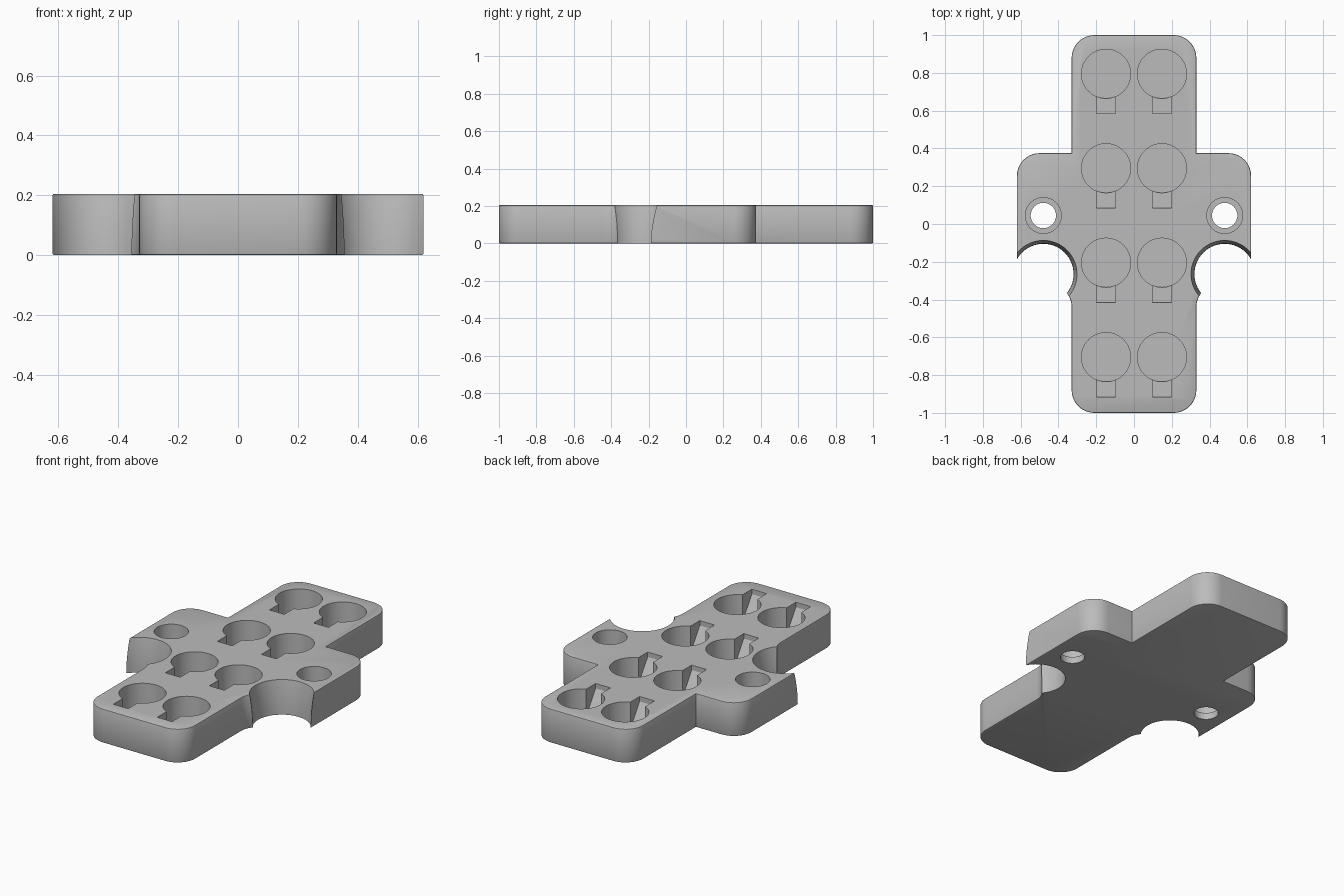
import bpy, bmesh
from math import sin, cos, radians, pi

if "Cube" in bpy.data.objects:
    bpy.data.objects.remove(bpy.data.objects["Cube"])

H = 0.205        # plate thickness
FLOOR = 0.04     # material left under pockets and bolt heads
TOP = H + 0.05   # cutters overshoot the top

grey = bpy.data.materials.new("light grey")
grey.use_nodes = True
grey.diffuse_color = (0.5, 0.5, 0.5, 1)
grey.node_tree.nodes["Principled BSDF"].inputs["Base Color"].default_value = (0.5, 0.5, 0.5, 1)


def arc(cx, cy, r, a0, a1, n=10):
    return [(cx + r * cos(radians(a0 + (a1 - a0) * i / n)),
             cy + r * sin(radians(a0 + (a1 - a0) * i / n))) for i in range(n + 1)]


def make_object(name, bm):
    bmesh.ops.recalc_face_normals(bm, faces=bm.faces)
    mesh = bpy.data.meshes.new(name)
    bm.to_mesh(mesh)
    bm.free()
    mesh.materials.append(grey)
    obj = bpy.data.objects.new(name, mesh)
    bpy.context.collection.objects.link(obj)
    return obj


def prism(name, points, z0, z1, rim=0):
    """Extrude an outline upward, optionally rounding its end rims."""
    bm = bmesh.new()
    face = bm.faces.new([bm.verts.new((x, y, z0)) for x, y in points])
    ext = bmesh.ops.extrude_face_region(bm, geom=[face])
    bmesh.ops.translate(bm, vec=(0, 0, z1 - z0),
                        verts=[g for g in ext["geom"] if isinstance(g, bmesh.types.BMVert)])
    if rim:
        edges = [e for e in bm.edges if abs(e.verts[0].co.z - e.verts[1].co.z) < 1e-6]
        bmesh.ops.bevel(bm, geom=edges, offset=rim, segments=2, affect='EDGES', profile=0.5)
    return make_object(name, bm)


def lathe(name, cx, cy, profile, n=64):
    """Stack rings of (radius, z) into a closed solid."""
    bm = bmesh.new()
    rings = [[bm.verts.new((cx + r * cos(2 * pi * i / n), cy + r * sin(2 * pi * i / n), z))
              for i in range(n)] for r, z in profile]
    for a, b in zip(rings, rings[1:]):
        for i in range(n):
            j = (i + 1) % n
            bm.faces.new((a[i], a[j], b[j], b[i]))
    bm.faces.new(rings[0])
    bm.faces.new(rings[-1])
    return make_object(name, bm)


def ramp_slot(name, cx, cy):
    """Slot whose floor slopes down into the round pocket."""
    bm = bmesh.new()
    side = [(-0.21, TOP), (-0.21, 0.175), (-0.12, FLOOR), (0, FLOOR), (0, TOP)]
    face = bm.faces.new([bm.verts.new((cx - 0.05, cy + y, z)) for y, z in side])
    ext = bmesh.ops.extrude_face_region(bm, geom=[face])
    bmesh.ops.translate(bm, vec=(0.1, 0, 0),
                        verts=[g for g in ext["geom"] if isinstance(g, bmesh.types.BMVert)])
    return make_object(name, bm)


# Cross-shaped plate: half outline from front to back, then mirrored
half = arc(0.21, -0.88, 0.12, -90, 0)
half += arc(0.45, -0.44, 0.12, 180, 90)
half += [(0.62, -0.32)]
half += arc(0.50, 0.255, 0.12, 0, 90)
half += [(0.33, 0.375)]
half += arc(0.21, 0.88, 0.12, 0, 90)
plate = prism("plate", half + [(-x, y) for x, y in reversed(half)], 0, H, 0.006)

cutters = []
for s in (-1, 1):
    # Flared side scoops
    flare = [(0.16, -0.05)] + [(0.16 + 0.018 * (i / 8) ** 2, H * i / 8) for i in range(9)]
    cutters.append(lathe("scoop_cutter", s * 0.48, -0.265, flare + [(0.178, TOP)], 96))
    # Counterbored bolt holes
    cutters.append(lathe("bolt_cutter", s * 0.48, 0.045,
                         [(0.067, -0.05), (0.067, FLOOR), (0.095, FLOOR), (0.095, TOP)]))
    # Round pockets with ramped slots
    for row in range(4):
        y = 0.795 - 0.5 * row
        cutters.append(lathe("pocket_cutter", s * 0.148, y, [(0.13, FLOOR), (0.13, TOP)]))
        cutters.append(ramp_slot("slot_cutter", s * 0.148, y))

for cutter in cutters:
    mod = plate.modifiers.new("cut", 'BOOLEAN')
    mod.operation = 'DIFFERENCE'
    mod.solver = 'EXACT'
    mod.object = cutter

# Bake the cuts and discard the cutters
bpy.context.view_layer.update()
baked = bpy.data.meshes.new_from_object(
    plate.evaluated_get(bpy.context.evaluated_depsgraph_get()))
plate.modifiers.clear()
plate.data = baked
for cutter in cutters:
    bpy.data.objects.remove(cutter)

bpy.ops.object.select_all(action='DESELECT')
plate.select_set(True)
bpy.context.view_layer.objects.active = plate
bpy.ops.object.shade_smooth_by_angle(angle=radians(30))
